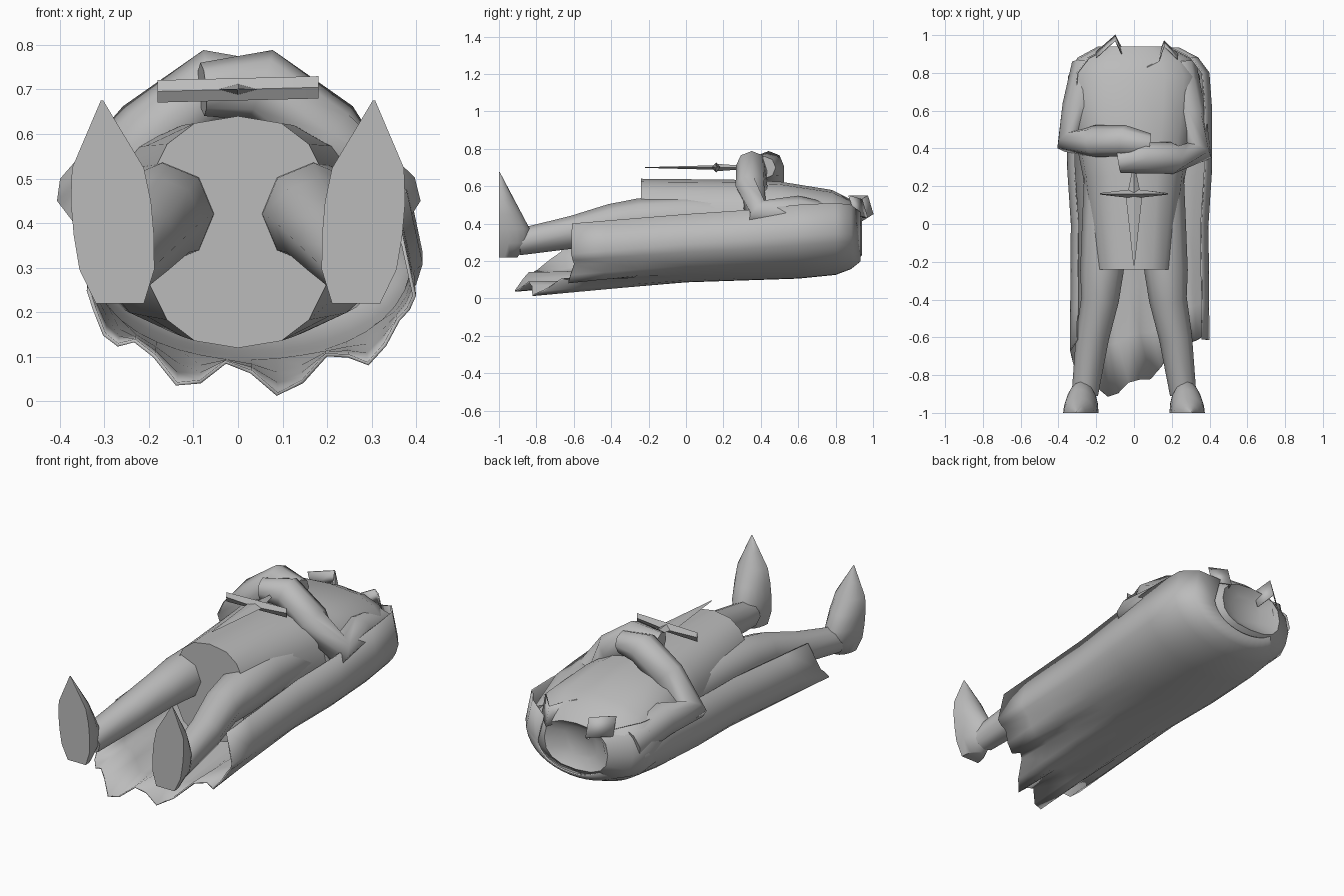
import bpy, bmesh, math
from math import sin, cos, pi
from mathutils import Vector

cube = bpy.data.objects.get("Cube")
if cube:
    bpy.data.objects.remove(cube)

stone = bpy.data.materials.new("grey stone")
stone.use_nodes = True
grey = (.5, .5, .5, 1)
stone.diffuse_color = grey
stone.node_tree.nodes["Principled BSDF"].inputs["Base Color"].default_value = grey


def skin(name, rows, loop=True, angle=50, thickness=0):
    """Join rows of equally many points into a surface, capped when the rows are loops."""
    bm = bmesh.new()
    rings = [[bm.verts.new(point) for point in row] for row in rows]
    count = len(rings[0])
    for first, second in zip(rings, rings[1:]):
        for i in range(count if loop else count - 1):
            j = (i + 1) % count
            bm.faces.new((first[i], first[j], second[j], second[i]))
    if loop:
        bm.faces.new(rings[0])
        bm.faces.new(rings[-1])
    bmesh.ops.recalc_face_normals(bm, faces=bm.faces)
    mesh = bpy.data.meshes.new(name)
    bm.to_mesh(mesh)
    bm.free()
    mesh.materials.append(stone)
    part = bpy.data.objects.new(name, mesh)
    bpy.context.collection.objects.link(part)
    bpy.ops.object.select_all(action="DESELECT")
    part.select_set(True)
    bpy.context.view_layer.objects.active = part
    bpy.ops.object.shade_smooth_by_angle(angle=math.radians(angle))
    if thickness:
        modifier = part.modifiers.new("thickness", "SOLIDIFY")
        modifier.thickness = thickness
        modifier.offset = 0


def turn(sides):
    """Evenly spaced angles around a full circle."""
    return [2 * pi * k / sides for k in range(sides)]


def tube(name, path, sides=8):
    """Limb through (x, y, z, radius) stations."""
    centres = [Vector(station[:3]) for station in path]
    last = len(path) - 1
    rows = []
    for i, centre in enumerate(centres):
        along = centres[min(i + 1, last)] - centres[max(i - 1, 0)]
        across = along.cross(Vector((0, 0, 1))).normalized()
        upward = across.cross(along).normalized()
        radius = path[i][3]
        rows.append([centre + radius * (across * cos(a) + upward * sin(a)) for a in turn(sides)])
    skin(name, rows, angle=70)


def squared(value):
    """Fuller than a circle, for a boxier outline."""
    return math.copysign(abs(value) ** .8, value)


def oval(y, width, low, high):
    middle, height = (low + high) / 2, (high - low) / 2
    return [(width * squared(cos(a)), y, middle + height * squared(sin(a))) for a in turn(16)]


# Torso from the open tunic hem to a shallow neck hollow
torso = [(-.24, .21, .12, .64), (.25, .27, .13, .635), (.5, .32, .14, .625),
         (.78, .35, .16, .58), (.88, .3, .18, .53), (.94, .19, .23, .48), (.9, .1, .28, .44)]
skin("torso", [oval(*station) for station in torso])

# Cape: a trough from the shoulders to a torn, folded hem
STEPS = 20
CENTRE = .03
sweep = [pi - pi * k / STEPS for k in range(STEPS + 1)]


def trough(y, width, low, high):
    rim = high - .1
    row = [Vector((CENTRE + width * cos(a), y, rim - (rim - low) * squared(sin(a))))
           for a in sweep]
    # The rims lean inward and rise to the top edge
    for end, lean in ((0, .04), (-1, -.04)):
        row[end] += Vector((lean, 0, high - rim))
    return row


def tear(a):
    """Folds across the hem, with the longest rags right of the middle."""
    fold = cos(10 * (a - 2)) * sin(a)
    length = .28 * max(0, sin(1.4 * (a - .9)))
    return Vector((0, -length - .03 * fold, -.04 * fold))


cape_stations = [(.93, .21, .2, .46), (.88, .31, .16, .5), (.8, .37, .13, .51),
                 (.6, .385, .11, .5), (.3, .385, .1, .47), (0, .365, .09, .45)]
cape = [trough(*station) for station in cape_stations]
hem = [point + tear(a) for point, a in zip(trough(-.61, .37, .05, .4), sweep)]
smooth_end = cape[-1]
for share in (.4, .7, 1):
    cape.append([start.lerp(end, share) for start, end in zip(smooth_end, hem)])
skin("cape", cape, loop=False, thickness=.008, angle=70)


# Boot: flat sole facing forward, rounded behind, rising to a pointed toe
def boot_row(t, side):
    width = .09 * min(.6 + 2 * t, 1, .03 + 2.6 * (1 - t))
    depth = .24 * min(.4 + 2.5 * t, 1) * (1.02 - t)
    return [(side * (.265 + .04 * t + width * cos(a)), -1 + depth * sin(a), .22 + .455 * t)
            for a in sweep[::2]]


# Legs, boots and folded arms, mirrored; the left forearm lies nearer the feet
leg = [(.15, .35, .42, .11), (.155, 0, .43, .12), (.17, -.25, .42, .115), (.18, -.4, .405, .1),
       (.22, -.6, .355, .088), (.26, -.9, .3, .07)]
arm = [(.24, .84, .4, .09), (.29, .62, .46, .09), (.33, .44, .45, .085),
       (.2, .44, .6, .085), (.05, .44, .71, .083), (-.08, .42, .7, .06)]
for label, side in (("left", 1), ("right", -1)):
    tube(label + "_leg", [(side * x, y, z, radius) for x, y, z, radius in leg])
    skin(label + "_boot", [boot_row(step / 6, side) for step in range(7)], angle=60)
    slide = .09 if side > 0 else 0
    tube(label + "_arm", [(side * x, y - slide * min(i / 3, 1), z, radius)
                          for i, (x, y, z, radius) in enumerate(arm)])

# Dagger: diamond blade, grip, and a crossguard tapering to its ends
HEIGHT = .7


def blade_row(y, width, thick):
    return [(width * cos(a), y, HEIGHT + thick * sin(a)) for a in turn(4)]


def guard_row(x, thick):
    return [(x, .16 + thick * cos(a), HEIGHT + x / 40 + .025 * sin(a)) for a in turn(4)]


skin("dagger_blade", [blade_row(.16, .045, .012), blade_row(-.22, .003, .002)], angle=20)
skin("dagger_grip", [blade_row(.16, .035, .02), blade_row(.27, .012, .012),
                     blade_row(.34, .012, .012)], angle=20)
skin("dagger_guard", [guard_row(-.18, .004), guard_row(0, .025), guard_row(.18, .004)], angle=20)


# Torn collar flaps standing either side of the neck
def collar(name, path):
    skin(name, [[(x, y, z), (x, y - .03, z + .1)] for x, y, z in path],
         loop=False, angle=20, thickness=.006)


collar("right_collar", [(-.2, .91, .45), (-.1, 1, .45), (-.06, .92, .4)])
collar("left_collar", [(.07, .86, .45), (.13, .89, .43), (.16, .97, .43), (.23, .9, .45)])
